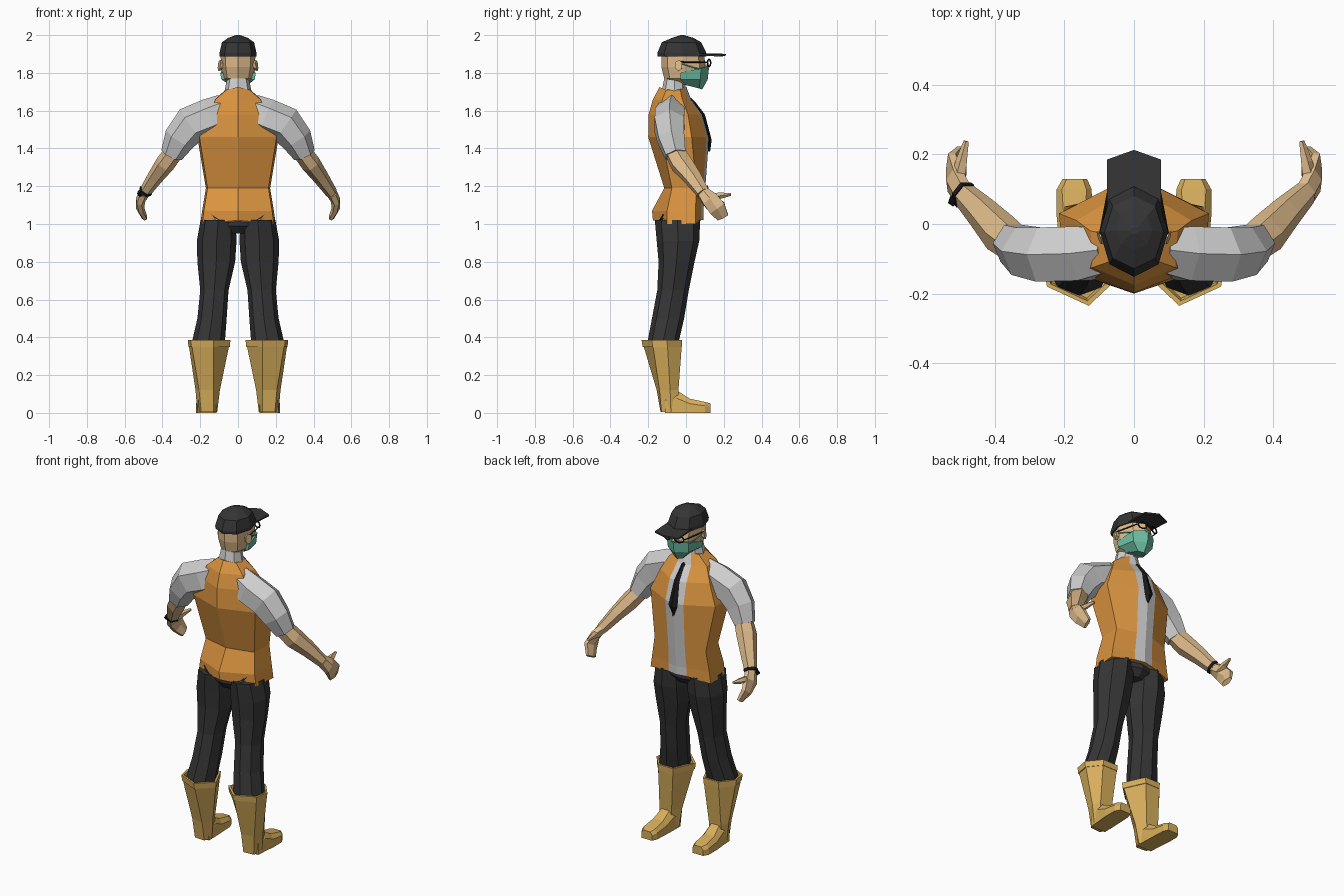
import bpy, bmesh, math
from mathutils import Vector


def material(name, rgb):
    m = bpy.data.materials.new(name)
    m.diffuse_color = (*[(c / 255) ** 2.2 for c in rgb], 1)
    return m


SKIN = material("skin", (222, 186, 138))
VEST = material("orange vest", (220, 148, 66))
SHIRT = material("light grey shirt", (205, 205, 205))
DARK = material("charcoal cloth", (56, 56, 57))
BOOT = material("tan leather", (214, 173, 92))
MASK = material("teal mask", (108, 188, 162))
BLACK = material("black trim", (30, 30, 32))


def finish(name, bm, mats, mirror=False, rule=None):
    bmesh.ops.recalc_face_normals(bm, faces=bm.faces)
    bm.normal_update()
    if rule:
        for f in bm.faces:
            f.material_index = rule(f)
    me = bpy.data.meshes.new(name)
    bm.to_mesh(me)
    bm.free()
    for m in mats:
        me.materials.append(m)
    ob = bpy.data.objects.new(name, me)
    bpy.context.collection.objects.link(ob)
    if mirror:
        ob.modifiers.new("mirror", 'MIRROR').use_mirror_merge = False
    return ob


def loft(name, rings, *mats, mirror=False, rule=None, caps=(True, True)):
    bm = bmesh.new()
    vs = [[bm.verts.new(p) for p in r] for r in rings]
    n = len(vs[0])
    for a, b in zip(vs, vs[1:]):
        for i in range(n):
            bm.faces.new((a[i], a[(i + 1) % n], b[(i + 1) % n], b[i]))
    for end, use in zip((vs[0], vs[-1]), caps):
        if use:
            bm.faces.new(end)
    return finish(name, bm, mats, mirror, rule)


def ring(z, yb, yf, x0, x1=None, tilt=0, k=0.72):
    """Eight-sided level ring between back and front y, and two x limits."""
    if x1 is None:
        x0, x1 = -x0, x0
    cx, cy, rx, ry = (x0 + x1) / 2, (yb + yf) / 2, (x1 - x0) / 2, (yf - yb) / 2
    unit = [(0, -1), (k, -k), (1, 0), (k, k), (0, 1), (-k, k), (-1, 0), (-k, -k)]
    return [(cx + u * rx, cy + v * ry, z + tilt * v) for u, v in unit]


def tube(name, stations, mat, n=6, mirror=True):
    """Loft along a path; each station is (centre, radius along y, other radius)."""
    pts = [Vector(s[0]) for s in stations]
    rings = []
    for i, (p, a, b) in enumerate(stations):
        t = (pts[min(i + 1, len(pts) - 1)] - pts[max(i - 1, 0)]).normalized()
        u = Vector((0, 1, 0))
        u = (u - t * u.dot(t)).normalized()
        v = t.cross(u)
        rings.append([pts[i] + u * a * math.cos(q) + v * b * math.sin(q)
                      for q in [(j + 0.5) * math.tau / n for j in range(n)]])
    return loft(name, rings, mat, mirror=mirror)


def rod(name, p, q, r, mat, mirror=True):
    """Thin square bar between two points."""
    p, q = Vector(p), Vector(q)
    t = (q - p).normalized()
    u = t.cross(Vector((0, 0, 1))).normalized() * r
    v = t.cross(u)
    return loft(name, [[c + u, c + v, c - u, c - v] for c in (p, q)], mat, mirror=mirror)


def plate(name, pts, mat, thick=(0, 0.008, 0), mirror=False):
    d = Vector(thick)
    return loft(name, [pts, [Vector(p) + d for p in pts]], mat, mirror=mirror)


# Vest with shirt strip down the front
def torso_ring(z, w, yb, ybc, yfc, strip, yf, lift=0.0):
    half = [(w * 0.95, ybc, z), (w, yfc, z), (strip, yf, z + lift)]
    return ([(0, yb, z + lift)] + half + [(0, yf + 0.012, z + lift)]
            + [(-x, y, h) for x, y, h in reversed(half)])


loft("vest", [
    torso_ring(1.00, 0.20, -0.175, -0.10, 0.05, 0.060, 0.080, 0.02),
    torso_ring(1.07, 0.19, -0.180, -0.10, 0.05, 0.060, 0.080),
    torso_ring(1.19, 0.17, -0.115, -0.075, 0.055, 0.055, 0.090),
    torso_ring(1.46, 0.215, -0.200, -0.130, 0.03, 0.060, 0.110),
    torso_ring(1.58, 0.165, -0.198, -0.135, 0.01, 0.055, 0.075),
    torso_ring(1.66, 0.125, -0.175, -0.125, -0.02, 0.045, 0.015),
    torso_ring(1.71, 0.065, -0.140, -0.105, -0.03, 0.025, -0.01, 0.015),
], VEST, SHIRT, rule=lambda f: int(abs(f.calc_center_median().x) < 0.05 and f.normal.y > 0.3))

# Sleeves
tube("sleeves", [((0.07, -0.075, 1.60), 0.075, 0.09), ((0.15, -0.085, 1.565), 0.09, 0.10),
                 ((0.25, -0.088, 1.525), 0.09, 0.10), ((0.31, -0.078, 1.45), 0.08, 0.085),
                 ((0.352, -0.055, 1.365), 0.062, 0.06)], SHIRT)

# Bare forearms, hands, thumbs
tube("forearms", [((0.34, -0.06, 1.38), 0.055, 0.05), ((0.385, -0.025, 1.32), 0.062, 0.052),
                  ((0.44, 0.035, 1.245), 0.05, 0.042), ((0.495, 0.09, 1.165), 0.037, 0.032)], SKIN)
tube("hands", [((0.495, 0.09, 1.165), 0.037, 0.03), ((0.515, 0.125, 1.13), 0.05, 0.026),
               ((0.518, 0.165, 1.085), 0.053, 0.022), ((0.495, 0.195, 1.035), 0.036, 0.015)], SKIN)
tube("thumbs", [((0.505, 0.12, 1.14), 0.025, 0.025), ((0.495, 0.18, 1.15), 0.018, 0.017),
                ((0.482, 0.238, 1.156), 0.008, 0.008)], SKIN, n=5)

# Wristwatch on one arm only
tube("watch_band", [((-0.485, 0.08, 1.18), 0.043, 0.037), ((-0.493, 0.088, 1.168), 0.042, 0.036)],
     BLACK, mirror=False)
rod("watch_face", (-0.51, 0.065, 1.165), (-0.525, 0.075, 1.16), 0.018, BLACK, mirror=False)

# Trousers
loft("trouser_seat", [ring(0.95, -0.12, 0.04, 0.09), ring(0.99, -0.15, 0.07, 0.17),
                      ring(1.04, -0.15, 0.07, 0.18)], DARK)
loft("trouser_legs", [
    ring(0.37, -0.205, -0.04, 0.07, 0.245), ring(0.50, -0.18, -0.01, 0.06, 0.215),
    ring(0.65, -0.152, 0.015, 0.05, 0.20), ring(0.80, -0.145, 0.045, 0.015, 0.215),
    ring(0.91, -0.155, 0.07, 0.008, 0.218), ring(1.02, -0.165, 0.075, 0.012, 0.198)],
    DARK, mirror=True)
# Bow ends peeking out under the vest back
for label, a, b, c in (("upper", (0.14, 1.05), (0.125, 1.03), (0.085, 1.015)),
                       ("lower", (0.14, 1.03), (0.12, 1.02), (0.08, 1.01))):
    plate("bow_end_" + label, [(x, -0.183 + 0.42 * x, z) for x, z in (a, b, c)], DARK,
          (0, 0.009, 0), True)

# Boots: angular cuff, shaft and foot
CUFF = [(0.13, -0.235), (0.25, -0.18), (0.265, -0.10), (0.20, -0.02), (0.10, -0.02), (0.04, -0.15)]
SOLE = [(0.13, -0.135), (0.195, -0.13), (0.215, -0.08), (0.205, -0.045), (0.13, -0.045), (0.11, -0.09)]


def boot_ring(z, t, grow=1.0):
    pts = [Vector((a[0] + (b[0] - a[0]) * t, a[1] + (b[1] - a[1]) * t)) for a, b in zip(SOLE, CUFF)]
    mid = sum(pts, Vector((0, 0))) / 6
    return [(*(mid + (p - mid) * grow), z) for p in pts]


loft("boot_shafts", [boot_ring(0.005, 0), boot_ring(0.12, 0.2), boot_ring(0.355, 0.9)], BOOT, mirror=True)
loft("boot_cuffs", [boot_ring(0.345, 0.9, 0.9), boot_ring(0.35, 0.95), boot_ring(0.385, 1),
                    boot_ring(0.385, 1, 0.88), boot_ring(0.36, 0.95, 0.85)], BOOT, mirror=True,
     caps=(False, True))


def foot_ring(y, x0, x1, top, bev):
    return [(x0, y, 0), (x1, y, 0), (x1, y, top * 0.65), (x1 - bev, y, top),
            (x0 + bev, y, top), (x0, y, top * 0.65)]


loft("boot_feet", [foot_ring(-0.11, 0.115, 0.212, 0.10, 0.02), foot_ring(-0.05, 0.115, 0.215, 0.12, 0.025),
                   foot_ring(0.02, 0.118, 0.222, 0.075, 0.02), foot_ring(0.10, 0.122, 0.222, 0.058, 0.015),
                   foot_ring(0.13, 0.135, 0.205, 0.05, 0.012)], BOOT, mirror=True)

# Neck, collar and head
loft("neck", [ring(1.66, -0.10, -0.01, 0.045), ring(1.80, -0.09, 0.0, 0.05)], SKIN)
loft("collar", [ring(1.66, -0.145, 0.01, 0.085), ring(1.71, -0.125, 0.0, 0.07, tilt=-0.01),
                ring(1.76, -0.115, -0.005, 0.06, tilt=-0.012)], SHIRT)
loft("head", [ring(1.735, -0.06, 0.075, 0.045, tilt=-0.01), ring(1.77, -0.115, 0.095, 0.078),
              ring(1.83, -0.13, 0.105, 0.09), ring(1.90, -0.13, 0.095, 0.092)], SKIN)
tube("ears", [((0.085, -0.035, 1.838), 0.018, 0.025), ((0.10, -0.04, 1.84), 0.022, 0.03)], SKIN)
tube("nose", [((0, 0.095, 1.85), 0.01, 0.008), ((0, 0.118, 1.825), 0.014, 0.014)], SKIN, mirror=False)

# Face mask with ear loops
loft("face_mask", [
    [(-0.04, 0.0, 1.735), (-0.03, 0.07, 1.718), (0, 0.085, 1.712), (0.03, 0.07, 1.718), (0.04, 0.0, 1.735)],
    [(-0.088, -0.03, 1.765), (-0.068, 0.075, 1.765), (0, 0.115, 1.765), (0.068, 0.075, 1.765), (0.088, -0.03, 1.765)],
    [(-0.094, -0.03, 1.80), (-0.073, 0.08, 1.825), (0, 0.123, 1.838), (0.073, 0.08, 1.825), (0.094, -0.03, 1.80)],
], MASK)
rod("mask_loops", (0.076, 0.068, 1.82), (0.096, -0.03, 1.85), 0.003, MASK)

# Glasses
bm = bmesh.new()
for i in range(8):
    a, b = i * math.tau / 8, (i + 1) * math.tau / 8
    q = [(0.042 + r * math.cos(t), 0.125 - 0.35 * r * math.cos(t), 1.853 + 0.8 * r * math.sin(t))
         for t, r in ((a, 0.028), (b, 0.028), (b, 0.021), (a, 0.021))]
    bm.faces.new([bm.verts.new(p) for p in q])
bmesh.ops.remove_doubles(bm, verts=bm.verts, dist=1e-5)
finish("glasses_rims", bm, [BLACK], True).modifiers.new("thickness", 'SOLIDIFY').thickness = 0.006
rod("glasses_bridge", (-0.018, 0.13, 1.857), (0.018, 0.13, 1.857), 0.004, BLACK, False)
rod("glasses_arms", (0.07, 0.112, 1.855), (0.097, -0.03, 1.858), 0.004, BLACK)

# Cap crown and peak
loft("cap_crown", [ring(1.888, -0.15, 0.108, 0.098), ring(1.905, -0.152, 0.108, 0.098),
                   ring(1.962, -0.128, 0.08, 0.085), ring(1.985, -0.075, 0.04, 0.052),
                   ring(2.0, -0.03, -0.01, 0.012)], DARK)
plate("cap_peak", [(-0.078, 0.03, 1.895), (0.078, 0.03, 1.895), (0.078, 0.185, 1.886),
                   (0, 0.213, 1.892), (-0.078, 0.185, 1.886)], DARK, (0, 0, 0.009))

# Necktie: knot and blade
TIE = [(1.675, 0.016, 0.018), (1.645, 0.012, 0.050), (1.58, 0.018, 0.100),
       (1.445, 0.030, 0.136), (1.385, 0.004, 0.128)]
loft("necktie", [[(-w, y - 0.012, z), (0, y, z), (w, y - 0.012, z), (0, y - 0.02, z)]
                 for z, w, y in TIE], BLACK)
